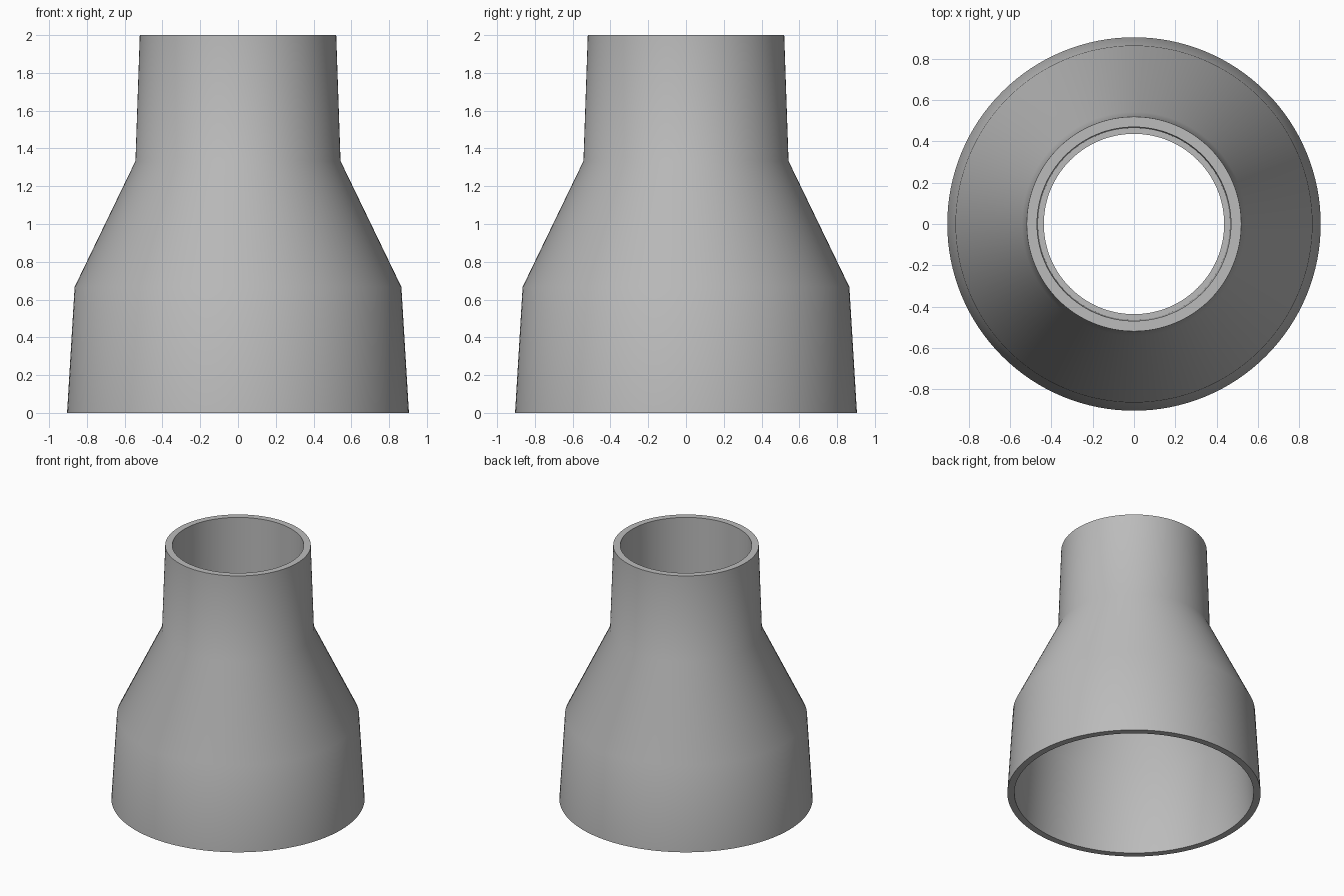
import bpy
import bmesh
import math

cube = bpy.data.objects.get("Cube")
if cube:
    bpy.data.objects.remove(cube, do_unlink=True)

SEGMENTS = 128

# Plain grey material
grey = bpy.data.materials.new("plain_grey")
grey.use_nodes = True
colour = (0.5, 0.5, 0.5, 1.0)
grey.diffuse_color = colour
grey.node_tree.nodes["Principled BSDF"].inputs["Base Color"].default_value = colour

# Closed wall section (radius, height): outside going up, then inside going down
outside = [(0.905, 0), (0.865, 0.667), (0.543, 1.333), (0.52, 2)]
inside = [(0.47, 2), (0.465, 1.333), (0.437, 1.333), (0.81, 0.667), (0.855, 0)]
section = outside + inside


def lathe(name, section, material):
    """Revolve a closed section around the z axis."""
    bm = bmesh.new()
    rings = []
    for i in range(SEGMENTS):
        a = math.tau * i / SEGMENTS
        rings.append([bm.verts.new((r * math.cos(a), r * math.sin(a), z))
                      for r, z in section])
    for i, ring in enumerate(rings):
        after = rings[(i + 1) % SEGMENTS]
        for j in range(len(section)):
            k = (j + 1) % len(section)
            bm.faces.new((ring[j], after[j], after[k], ring[k]))
    bmesh.ops.recalc_face_normals(bm, faces=bm.faces)
    mesh = bpy.data.meshes.new(name)
    bm.to_mesh(mesh)
    bm.free()
    mesh.materials.append(material)
    obj = bpy.data.objects.new(name, mesh)
    bpy.context.collection.objects.link(obj)
    return obj


# Reducer body: wide socket, conical shoulder and narrow socket with a stop ledge
body = lathe("reducer_body", section, grey)
bpy.ops.object.select_all(action="DESELECT")
body.select_set(True)
bpy.context.view_layer.objects.active = body
bpy.ops.object.shade_smooth_by_angle(angle=math.radians(35))
